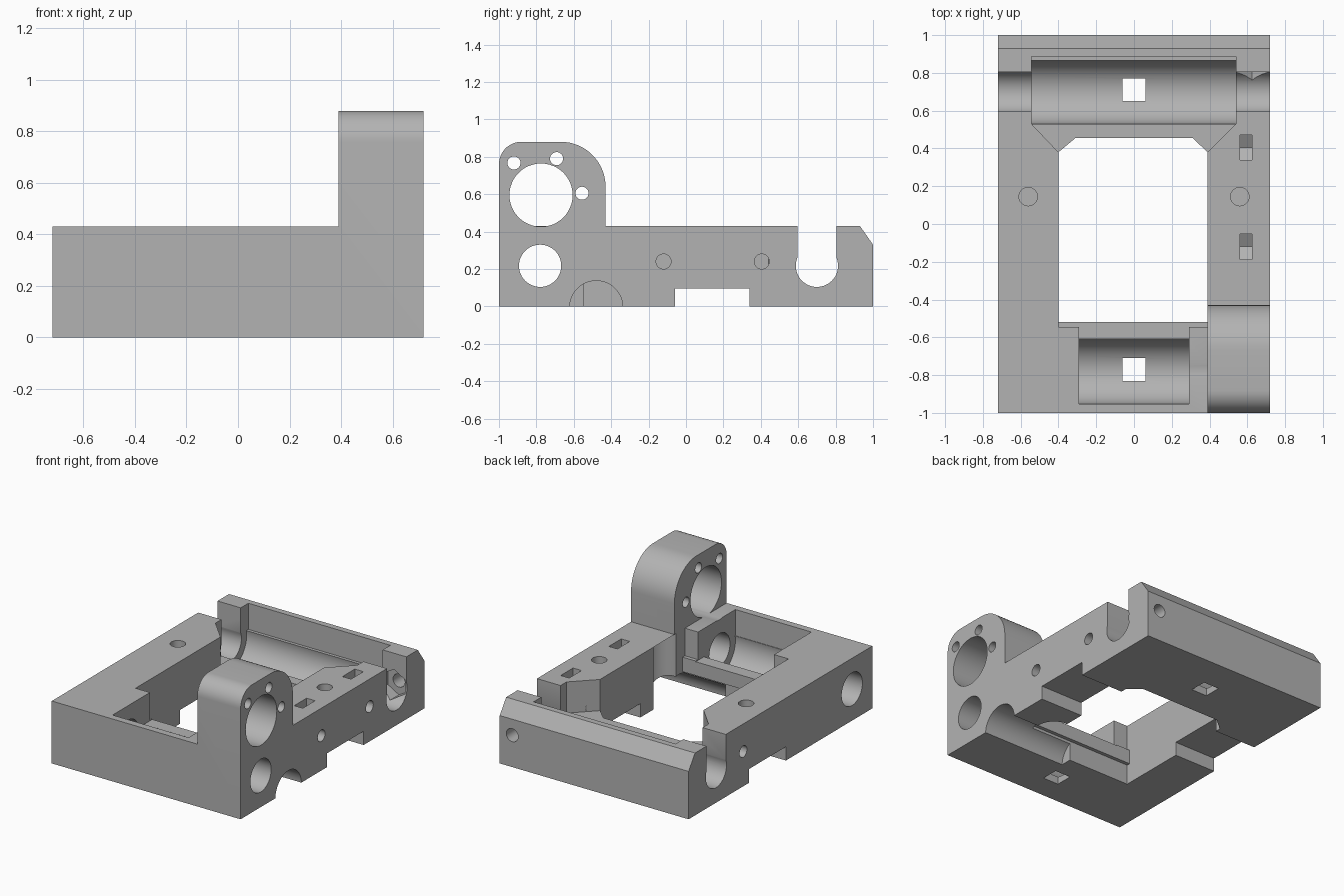
import bpy, bmesh, math
from mathutils import Vector

if "Cube" in bpy.data.objects:
    bpy.data.objects.remove(bpy.data.objects["Cube"], do_unlink=True)

grey = bpy.data.materials.new("plain grey")
grey.use_nodes = True
grey.diffuse_color = (0.45, 0.45, 0.45, 1)
grey.node_tree.nodes["Principled BSDF"].inputs["Base Color"].default_value = grey.diffuse_color

X, Y, Z = 0.72, 1.0, 0.43      # half width, half length, deck height
OVER = 1.2                     # overshoot for through cuts


def arc(u, v, r, start=0, end=360, n=48):
    full = end - start == 360
    steps = n if full else n - 1
    return [(u + r * math.cos(math.radians(start + (end - start) * i / steps)),
             v + r * math.sin(math.radians(start + (end - start) * i / steps))) for i in range(n)]


def rect(u0, v0, u1, v1):
    return [(u0, v0), (u1, v0), (u1, v1), (u0, v1)]


def prism(name, axis, points, a, b):
    """Extrude a 2D profile from a to b along an axis."""
    place = {"x": lambda u, v, w: (w, u, v),
             "y": lambda u, v, w: (u, w, v),
             "z": lambda u, v, w: (u, v, w)}[axis]
    bm = bmesh.new()
    face = bm.faces.new([bm.verts.new(place(u, v, a)) for u, v in points])
    new = bmesh.ops.extrude_face_region(bm, geom=[face])["geom"]
    shift = Vector(place(0, 0, b - a))
    bmesh.ops.translate(bm, vec=shift, verts=[g for g in new if isinstance(g, bmesh.types.BMVert)])
    bmesh.ops.recalc_face_normals(bm, faces=bm.faces)
    mesh = bpy.data.meshes.new(name)
    bm.to_mesh(mesh)
    bm.free()
    obj = bpy.data.objects.new(name, mesh)
    bpy.context.collection.objects.link(obj)
    return obj


# Body: side profile with the rounded tower and the chamfered rear edge
profile = [(-Y, 0), (Y, 0), (Y, 0.33), (0.93, Z), (-0.43, Z)]
profile += arc(-0.67, 0.64, 0.24, 0, 90, 16) + arc(-0.88, 0.76, 0.12, 90, 180, 12)
frame = prism("carriage_frame", "x", profile, -X, X)
frame.data.materials.append(grey)


def cut(axis, points, a, b):
    cutter = prism("cutter", axis, points, a, b)
    cutter.hide_render = True
    cutter.data.materials.append(grey)
    mod = frame.modifiers.new("cut", "BOOLEAN")
    mod.operation, mod.solver, mod.object = "DIFFERENCE", "EXACT", cutter
    graph = bpy.context.evaluated_depsgraph_get()
    mesh = bpy.data.meshes.new_from_object(frame.evaluated_get(graph))
    frame.modifiers.clear()
    frame.data = mesh
    bpy.data.objects.remove(cutter, do_unlink=True)


# Tower only on one side
cut("x", rect(-OVER, Z, -0.3, OVER), -OVER, 0.39)

# Central window, with chamfered rear corners
cut("z", [(-0.4, -0.52), (0.39, -0.52), (0.39, 0.38), (0.31, 0.455),
          (-0.31, 0.455), (-0.4, 0.38)], -OVER, OVER)

# Thin lip on the front bar: cut back below and above it
for low, high in ((-OVER, 0.14), (0.24, Z + 0.1)):
    cut("z", rect(-0.4, -0.545, 0.39, -0.4), low, high)

# Front bearing pocket, rod bore and drain
FY, RY, AZ = -0.78, 0.70, 0.217
cut("x", arc(FY, AZ, 0.172), -0.29, 0.29)
cut("x", rect(-0.952, 0.25, -0.60, OVER), -0.29, 0.29)
cut("x", rect(-0.62, 0.235, -0.5, OVER), -0.29, 0.29)
cut("x", arc(FY, AZ, 0.113), -OVER, OVER)
cut("z", rect(-0.06, -0.83, 0.06, -0.71), -OVER, 0.2)

# Rear bearing pocket, low shelf, open rod slot and drain
cut("x", arc(RY, AZ, 0.17), -0.543, 0.54)
cut("x", rect(0.53, 0.25, 0.888, OVER), -0.543, 0.54)
cut("z", [(-0.4, 0.38), (0.39, 0.38), (0.54, 0.53), (0.54, 0.65),
          (-0.543, 0.65), (-0.543, 0.53)], 0.215, OVER)
cut("x", arc(RY, AZ, 0.113), -OVER, OVER)
cut("x", rect(0.595, AZ, 0.805, OVER), -OVER, OVER)
cut("z", rect(-0.06, 0.65, 0.06, 0.77), -OVER, 0.2)

# Tower bore and screw holes
cut("x", arc(-0.775, 0.595, 0.169), 0.2, OVER)
for y, z in ((-0.92, 0.767), (-0.692, 0.79), (-0.556, 0.605)):
    cut("x", arc(y, z, 0.035, n=24), 0.2, OVER)

# Belt notch below the rails, vertical relief and round channel underneath
cut("x", rect(-0.06, -0.2, 0.34, 0.095), -OVER, OVER)
cut("z", arc(0.398, -0.325, 0.122), -OVER, Z)
cut("x", arc(-0.48, -0.005, 0.142), 0.08, OVER)

# Side screw holes with hexagonal nut slots open at the top
for y in (-0.12, 0.405):
    cut("x", arc(y, 0.24, 0.04, n=24), 0.45, OVER)
    cut("x", arc(y, 0.24, 0.078, 30, 390, 6), 0.56, 0.625)
    cut("x", rect(y - 0.0675, 0.24, y + 0.0675, OVER), 0.56, 0.625)
cut("x", arc(0.405, 0.24, 0.04, n=24), -OVER, -0.5)

# Rear screw hole with its nut pocket inside the rod slot
cut("y", arc(0.625, 0.22, 0.045, n=24), 0.75, OVER)
cut("y", arc(0.625, 0.22, 0.098, 30, 390, 6), 0.70, 0.86)

# Blind holes in the rail tops
for x in (-0.56, 0.56):
    cut("z", arc(x, 0.145, 0.049, n=24), 0.16, OVER)

bpy.ops.object.select_all(action="DESELECT")
frame.select_set(True)
bpy.context.view_layer.objects.active = frame
bpy.ops.object.shade_smooth_by_angle(angle=math.radians(25))
